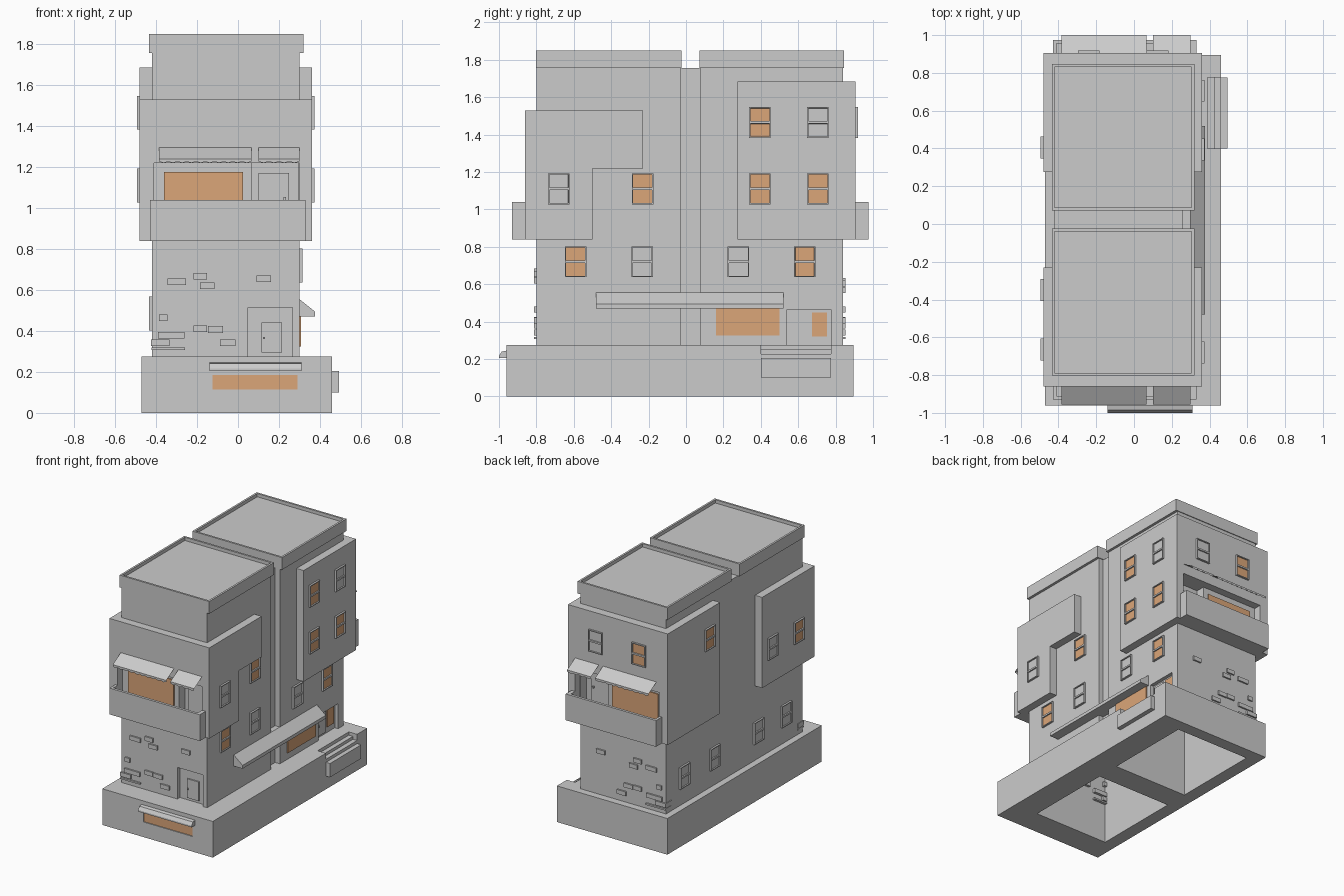
import bpy, bmesh
from mathutils import Matrix, Vector

cube = bpy.data.objects.get("Cube")
if cube:
    bpy.data.objects.remove(cube, do_unlink=True)


def material(name, rgb):
    m = bpy.data.materials.new(name)
    m.use_nodes = True
    m.diffuse_color = (*rgb, 1)
    m.node_tree.nodes["Principled BSDF"].inputs["Base Color"].default_value = (*rgb, 1)
    return m


GREY = material("grey stone", (0.6, 0.6, 0.6))
AMBER = material("amber glass", (0.71, 0.38, 0.19))


def finish(name, bm, mats):
    bmesh.ops.recalc_face_normals(bm, faces=bm.faces)
    mesh = bpy.data.meshes.new(name)
    bm.to_mesh(mesh)
    bm.free()
    for m in mats:
        mesh.materials.append(m)
    ob = bpy.data.objects.new(name, mesh)
    bpy.context.collection.objects.link(ob)
    return ob


def box(name, x, y, z, mat=GREY):
    """Box from (low, high) pairs; a y pair may be given in either order."""
    bm = bmesh.new()
    bmesh.ops.create_cube(bm, size=1)
    for v in bm.verts:
        v.co = [min(r) if c < 0 else max(r) for c, r in zip(v.co, (x, y, z))]
    return finish(name, bm, [mat])


def prism(name, axis, profile, a, b):
    """Extrude a (horizontal, z) profile along x or y."""
    bm = bmesh.new()
    place = (lambda h, z: (a, h, z)) if axis == "x" else (lambda h, z: (h, a, z))
    face = bm.faces.new([bm.verts.new(place(*p)) for p in profile])
    out = bmesh.ops.extrude_face_region(bm, geom=[face])
    shift = Vector((b - a, 0, 0)) if axis == "x" else Vector((0, b - a, 0))
    bmesh.ops.translate(bm, vec=shift, verts=[e for e in out["geom"] if isinstance(e, bmesh.types.BMVert)])
    return finish(name, bm, [GREY])


def cut(ob, x, y, z):
    cutter = box("cutter", x, y, z)
    cutter.hide_render = True
    mod = ob.modifiers.new("cut", "BOOLEAN")
    mod.operation, mod.solver, mod.object = "DIFFERENCE", "EXACT", cutter
    bpy.context.view_layer.objects.active = ob
    bpy.ops.object.modifier_apply(modifier=mod.name)
    bpy.data.objects.remove(cutter, do_unlink=True)


NORMALS = {"front": (0, -1, 0), "right": (1, 0, 0), "back": (0, 1, 0), "left": (-1, 0, 0)}


def window(side, along, z, wall, lit):
    """Two-sash window standing proud of a wall."""
    n, up = Vector(NORMALS[side]), Vector((0, 0, 1))
    u = up.cross(n)
    pos = Vector((abs(u.x), abs(u.y), 0)) * along + n * (wall + 0.014) + up * z
    bm = bmesh.new()
    bmesh.ops.create_grid(bm, x_segments=1, y_segments=2, size=0.5)
    bmesh.ops.scale(bm, vec=(0.115, 0.165, 1), verts=bm.verts)
    rim = [e for e in bm.edges if e.is_boundary]
    panes = list(bm.faces)
    out = bmesh.ops.extrude_edge_only(bm, edges=rim)
    bmesh.ops.translate(bm, vec=(0, 0, -0.016), verts=[e for e in out["geom"] if isinstance(e, bmesh.types.BMVert)])
    bmesh.ops.inset_individual(bm, faces=panes, thickness=0.009)
    bmesh.ops.inset_individual(bm, faces=panes, thickness=0.001, depth=-0.009)
    for f in panes:
        f.material_index = 1 if lit else 0
    rot = Matrix((u, up, n)).transposed().to_4x4()
    bmesh.ops.transform(bm, matrix=Matrix.Translation(pos) @ rot, verts=bm.verts)
    finish(side + "_window", bm, [GREY, AMBER])


def sheet_awning(name, x0, x1, y_wall, y_out):
    """Thin sloped sheet with a scalloped lip."""
    n = 2 * max(3, round((x1 - x0) / 0.045))
    bm = bmesh.new()
    rows = []
    for i in range(n + 1):
        x = x0 + (x1 - x0) * i / n
        drop = 1.22 if i % 2 else 1.227
        rows.append([bm.verts.new(p) for p in ((x, y_wall, 1.295), (x, y_out, 1.24), (x, y_out, drop))])
    for a, b in zip(rows, rows[1:]):
        for k in range(2):
            bm.faces.new((a[k], a[k + 1], b[k + 1], b[k]))
    finish(name, bm, [GREY])


# Plinth and the two towers, hollow underneath
CAVITIES = [(-0.76, -0.07), (0.115, 0.80)]
TOWERS = [(-0.80, -0.03), (0.075, 0.84)]
base = box("base", (-0.47, 0.46), (-0.96, 0.895), (0, 0.275))
for c in CAVITIES:
    cut(base, (-0.37, 0.26), c, (-0.1, 0.4))
cut(base, (-0.125, 0.29), (-0.99, -0.948), (0.115, 0.185))
cut(base, (0.39, 0.5), (0.40, 0.775), (0.228, 0.4))
towers = []
for name, y, c in zip(("front_tower", "back_tower"), TOWERS, CAVITIES):
    tower = box(name, (-0.42, 0.30), y, (0.275, 1.757))
    cut(tower, (-0.37, 0.26), c, (0.1, 0.8))
    towers.append(tower)
    roof = box(name + "_parapet", (-0.435, 0.32), (y[0] - 0.003, y[1] + 0.006), (1.757, 1.85))
    cut(roof, (-0.42, 0.305), (y[0] + 0.012, y[1] - 0.009), (1.825, 1.9))
box("tower_link", (-0.42, 0.26), (-0.03, 0.075), (0.275, 1.757))

# Overhanging upper storeys; the front one is notched on one side
front_block = box("front_block", (-0.48, 0.36), (-0.86, -0.23), (0.84, 1.53))
cut(front_block, (0.30, 0.5), (-0.5, -0.1), (0.7, 1.22))
back_block = box("back_block", (-0.48, 0.36), (0.275, 0.905), (0.84, 1.685))

# Balconies with a shallow window bay and a deep door bay
for side, block, tower, s, face in (("front", front_block, towers[0], -1, 0.86),
                                    ("back", back_block, towers[1], 1, 0.905)):
    rail = box(side + "_balcony", (-0.43, 0.33), (s * (face - 0.01), s * (face + 0.07)), (0.84, 1.04))
    inner, deep = face - 0.06, face - 0.13
    for ob in (rail, block):
        cut(ob, (-0.41, 0.30), (s * inner, s * (face + 0.05)), (0.90, 1.22))
    for ob in (block, tower):
        cut(ob, (0.065, 0.295), (s * deep, s * (face + 0.01)), (0.90, 1.22))
    wall = face - 0.06
    box(side + "_balcony_glass", (-0.36, 0.025), (s * (wall - 0.01), s * (wall + 0.008)), (0.96, 1.175), AMBER)
    box(side + "_balcony_door", (0.10, 0.25), (s * (deep - 0.01), s * (deep + 0.01)), (0.90, 1.17))
    box(side + "_balcony_handle", (0.222, 0.234), (s * deep, s * (deep + 0.02)), (1.04, 1.055))
    sheet_awning(side + "_awning_wide", -0.385, 0.065, s * face, s * (face + 0.095))
    sheet_awning(side + "_awning_narrow", 0.10, 0.30, s * face, s * (face + 0.095))

# Front entrance
cut(towers[0], (0.05, 0.265), (-0.9, -0.77), (0.275, 0.515))
box("entrance_door", (0.115, 0.215), (-0.78, -0.762), (0.295, 0.44))
box("entrance_handle", (0.123, 0.131), (-0.788, -0.77), (0.36, 0.37))

# Basement window with its small canopy
box("basement_glass", (-0.125, 0.29), (-0.953, -0.94), (0.115, 0.185), AMBER)
prism("basement_canopy", "x", [(-0.95, 0.205), (-1.0, 0.205), (-1.0, 0.217), (-0.985, 0.24), (-0.95, 0.247)], -0.14, 0.31)

# Shop window, side entrance, long canopy and steps
box("shop_glass", (0.29, 0.307), (0.16, 0.50), (0.325, 0.475), AMBER)
cut(towers[1], (0.272, 0.4), (0.54, 0.775), (0.275, 0.465))
box("side_door", (0.268, 0.28), (0.555, 0.655), (0.29, 0.45))
box("side_door_handle", (0.275, 0.288), (0.566, 0.576), (0.36, 0.372))
box("side_door_glass", (0.268, 0.28), (0.675, 0.755), (0.32, 0.45), AMBER)
prism("long_canopy", "y", [(0.255, 0.47), (0.375, 0.47), (0.375, 0.495), (0.30, 0.555), (0.255, 0.555)], -0.48, 0.52)
box("upper_step", (0.385, 0.425), (0.40, 0.775), (0.22, 0.25))
box("lower_step", (0.45, 0.494), (0.40, 0.775), (0.10, 0.205))

# Sash windows: side, position along the wall, height, wall distance, lit
LOW, MID, HIGH = 0.72, 1.11, 1.465
for w in (("right", -0.59, LOW, 0.30, 1), ("right", -0.235, LOW, 0.30, 0),
          ("right", 0.28, LOW, 0.30, 0), ("right", 0.635, LOW, 0.30, 1),
          ("right", -0.68, MID, 0.36, 0), ("right", -0.232, MID, 0.30, 1),
          ("right", 0.395, MID, 0.36, 1), ("right", 0.705, MID, 0.36, 1),
          ("right", 0.395, HIGH, 0.36, 1), ("right", 0.705, HIGH, 0.36, 0),
          ("left", 0.405, HIGH, 0.48, 1), ("left", -0.35, MID, 0.48, 0),
          ("left", -0.665, MID, 0.48, 1), ("back", 0.125, HIGH, 0.905, 0),
          ("back", -0.24, HIGH, 0.905, 1)):
    window(*w)
for y in (0.625, 0.26, -0.265, -0.60):
    window("left", y, 0.485, 0.42, 0)

# Loose bricks on the front and back walls: x, z, width
BRICKS = [(-0.30, 0.64, 0.09), (-0.185, 0.668, 0.065), (-0.15, 0.62, 0.07), (0.125, 0.655, 0.07),
          (-0.365, 0.465, 0.04), (-0.185, 0.41, 0.065), (-0.11, 0.407, 0.075), (-0.37, 0.38, 0.04),
          (-0.305, 0.38, 0.09), (-0.38, 0.342, 0.09), (-0.05, 0.342, 0.075), (-0.34, 0.312, 0.165)]
for x, z, w in BRICKS:
    h = 0.006 if w > 0.1 else 0.016
    box("front_brick", (x - w / 2, x + w / 2), (-0.812, -0.74), (z - h, z + h))
    zb = z - 0.05 if z > 0.5 else z
    box("back_brick", (x - w / 2, x + w / 2), (0.78, 0.852), (zb - h, zb + h))
